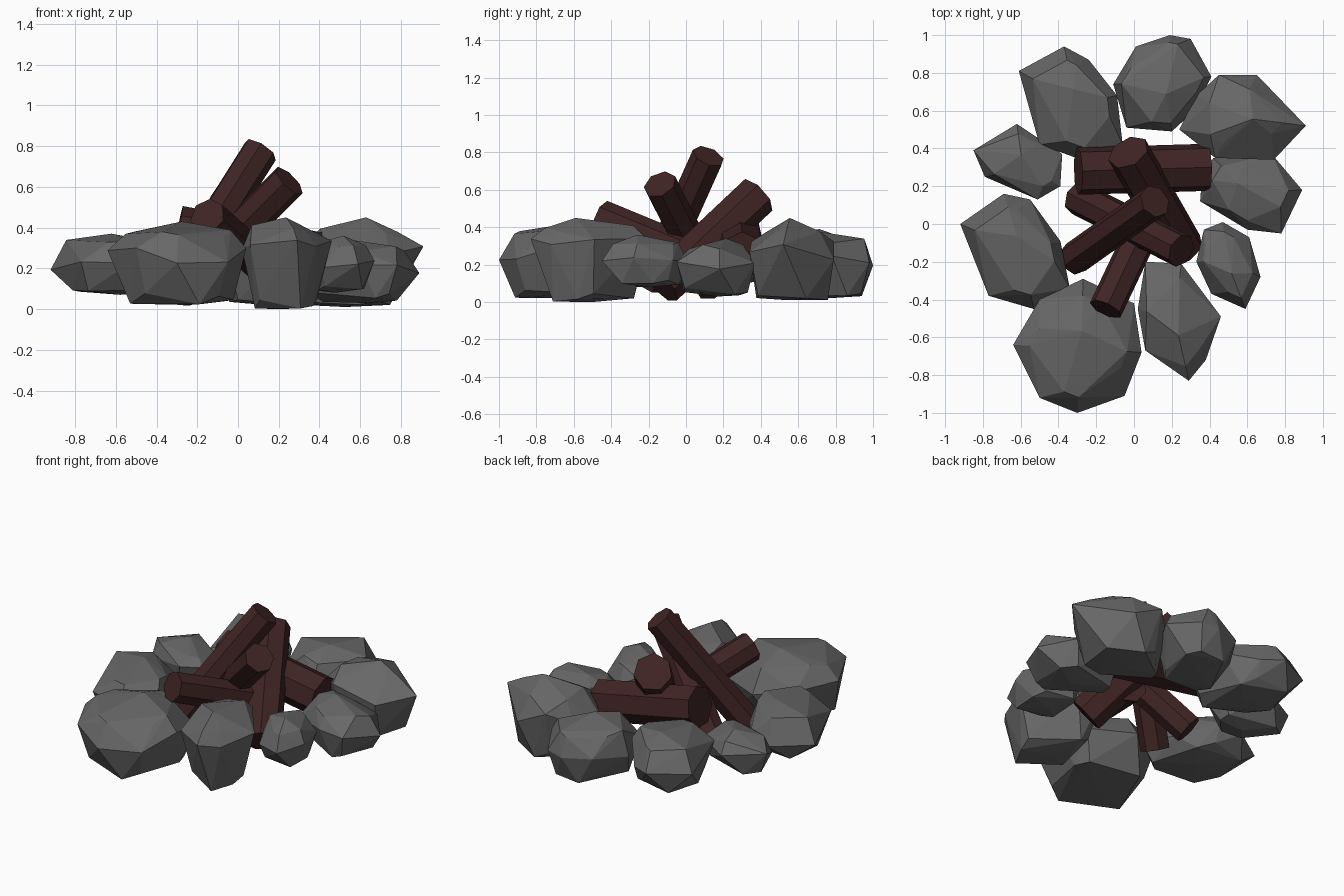
import bpy
import bmesh
import random
from mathutils import Vector

random.seed(4)
if "Cube" in bpy.data.objects:
    bpy.data.objects.remove(bpy.data.objects["Cube"], do_unlink=True)


def make_material(name, colour):
    mat = bpy.data.materials.new(name)
    mat.use_nodes = True
    mat.diffuse_color = colour
    mat.node_tree.nodes["Principled BSDF"].inputs["Base Color"].default_value = colour
    return mat


stone = make_material("grey_stone", (0.135, 0.135, 0.135, 1))
wood = make_material("dark_wood", (0.051, 0.0175, 0.0175, 1))


def finish(name, bm, material):
    bmesh.ops.recalc_face_normals(bm, faces=bm.faces)
    mesh = bpy.data.meshes.new(name)
    bm.to_mesh(mesh)
    bm.free()
    mesh.materials.append(material)
    obj = bpy.data.objects.new(name, mesh)
    bpy.context.collection.objects.link(obj)
    return obj


def rock(name, outline, bottom, top, waist=0.55, foot=0.8, crown=0.76):
    """Faceted boulder: hull of a wide waist, a foot and a crown.
    The peak leans towards the first outline point."""
    rim = [Vector((x, y, 0)) for x, y in outline]
    centre = sum(rim, Vector()) / len(rim)
    height = top - bottom
    bm = bmesh.new()

    def add(point, size, level):
        pos = centre + (point - centre) * size
        pos.z = bottom + height * level
        bm.verts.new(pos)

    for i, point in enumerate(rim):
        middle = (point + rim[i - 1]) / 2
        add(point, 1.0, waist + random.uniform(-0.12, 0.12))
        if i % 2 == 0:
            add(middle, foot + 0.06, random.uniform(0.0, 0.08))
            add(point, crown, random.uniform(0.82, 0.92))
        else:
            add(point, foot, random.uniform(0.04, 0.16))
            add(middle, crown, random.uniform(0.78, 0.9))
    # Off-centre peak and base
    add(rim[0], 0.25, 1.0)
    add(rim[2], 0.1, 0.0)

    hull = bmesh.ops.convex_hull(bm, input=bm.verts)
    spare = {g for g in hull["geom_interior"] + hull["geom_unused"]
             if isinstance(g, bmesh.types.BMVert)}
    bmesh.ops.delete(bm, geom=list(spare), context='VERTS')
    return finish(name, bm, stone)


def log(name, foot, tip, radius, sides=7):
    """Straight log with flat sides, running between two points."""
    foot, tip = Vector(foot), Vector(tip)
    axis = tip - foot
    bm = bmesh.new()
    bmesh.ops.create_cone(bm, cap_ends=True, segments=sides, radius1=radius,
                          radius2=radius, depth=axis.length)
    turn = axis.to_track_quat('Z', 'Y').to_matrix().to_4x4()
    bmesh.ops.transform(bm, matrix=turn, verts=bm.verts)
    bmesh.ops.translate(bm, vec=(foot + tip) / 2, verts=bm.verts)
    return finish(name, bm, wood)


# Ring of stones
rock("front_rock", [(-.27, -.29), (0, -.42), (.04, -.68), (-.05, -.91),
                    (-.3, -1), (-.5, -.92), (-.64, -.64), (-.5, -.4)],
     .02, .43, waist=.58)
rock("front_left_rock", [(.29, -.83), (.06, -.67), (.02, -.45), (.06, -.2),
                         (.25, -.21), (.46, -.49), (.38, -.72)],
     0, .45, waist=.66, foot=.7)
rock("left_small_rock", [(.59, -.45), (.41, -.37), (.33, -.2), (.37, -.03),
                         (.47, .01), (.61, -.07), (.67, -.28)], .08, .36)
rock("left_rock", [(.42, .35), (.73, .37), (.89, .18), (.78, -.05),
                   (.6, -.03), (.35, .12), (.36, .25)], .03, .34)
rock("back_left_rock", [(.91, .52), (.74, .34), (.43, .35), (.24, .5),
                        (.33, .68), (.45, .79), (.65, .79)],
     .01, .45, waist=.6, crown=.66)
rock("back_rock", [(.2, .49), (-.04, .51), (-.11, .74), (.01, .94),
                   (.19, 1), (.3, .98), (.41, .78), (.32, .6)],
     .02, .38, crown=.84)
rock("back_right_rock", [(-.37, .94), (-.24, .87), (-.09, .68), (-.06, .42),
                         (-.25, .33), (-.5, .42), (-.61, .81)], .06, .39)
rock("right_small_rock", [(-.62, .53), (-.38, .37), (-.39, .2), (-.51, .13),
                          (-.79, .25), (-.85, .39)], .1, .35)
rock("right_rock", [(-.69, .16), (-.55, .13), (-.39, -.09), (-.34, -.34),
                    (-.53, -.45), (-.77, -.38), (-.92, 0)],
     .07, .37, waist=.45)

# Stacked firewood
log("tallest_log", (-.32, -.185, .1), (.11, .12, .78), .09)
log("left_leaning_log", (-.3, .14, .08), (.25, -.14, .63), .092)
log("back_leaning_log", (.26, -.13, .09), (-.03, .38, .57), .115)
log("front_leaning_log", (.12, .12, .22), (-.15, -.45, .455), .092)
log("cross_log", (.39, .3, .25), (-.295, .28, .38), .128)
